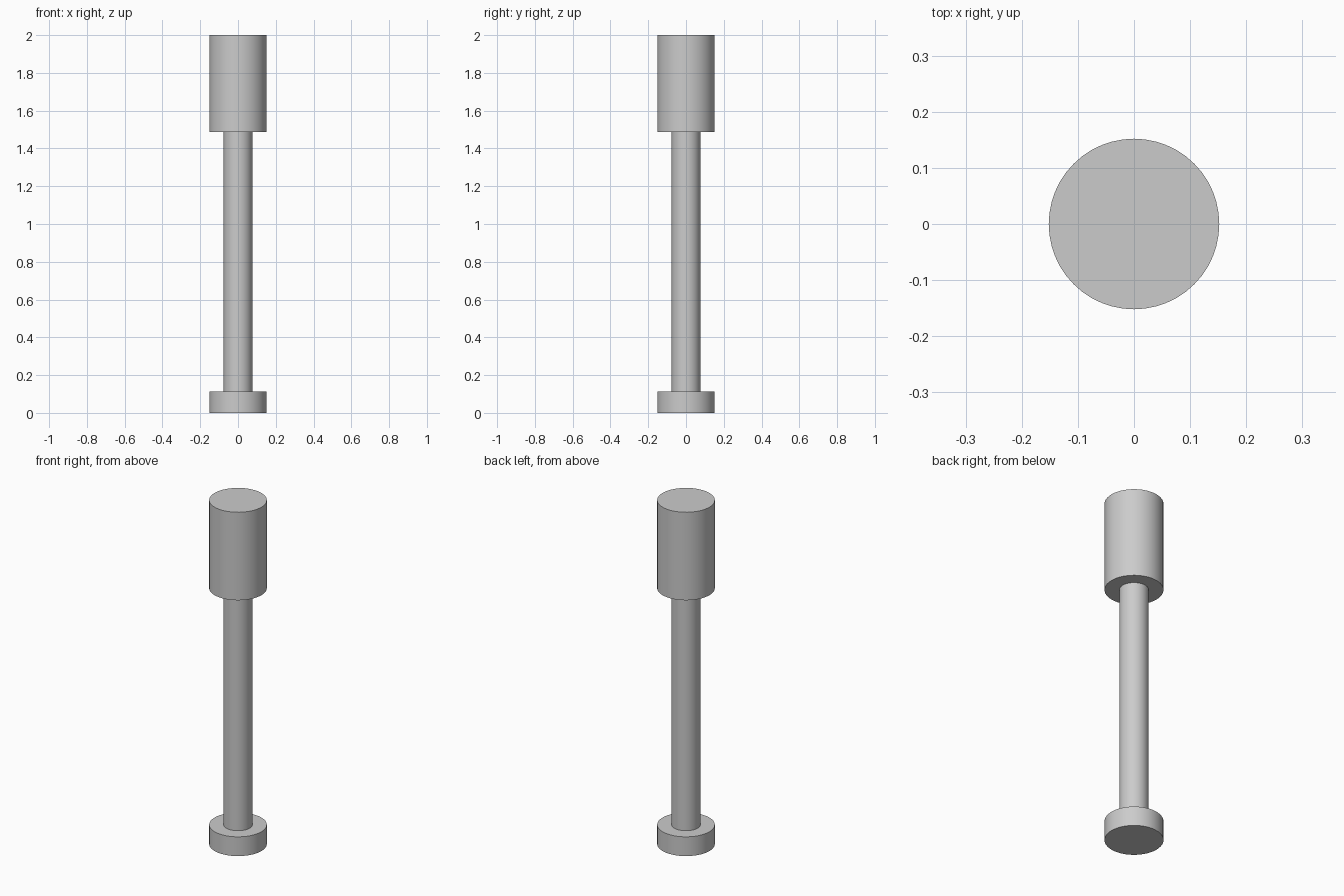
import bpy

cube = bpy.data.objects.get("Cube")
if cube:
    bpy.data.objects.remove(cube, do_unlink=True)

# Single grey finish
GREY = (0.6, 0.6, 0.6, 1.0)
grey = bpy.data.materials.new("plain grey")
grey.use_nodes = True
grey.diffuse_color = GREY
grey.node_tree.nodes["Principled BSDF"].inputs["Base Color"].default_value = GREY


def cylinder(name, radius, bottom, top):
    """Upright capped cylinder between two heights."""
    bpy.ops.mesh.primitive_cylinder_add(
        vertices=48, radius=radius, depth=top - bottom,
        location=(0, 0, (bottom + top) / 2))
    part = bpy.context.object
    part.name = name
    part.data.materials.append(grey)
    bpy.ops.object.shade_smooth_by_angle()
    return part


BASE_TOP, HEAD_BOTTOM = 0.112, 1.488

# Foot disc, slim shaft and thick head
cylinder("base", 0.152, 0, BASE_TOP)
cylinder("shaft", 0.076, BASE_TOP, HEAD_BOTTOM)
cylinder("head", 0.152, HEAD_BOTTOM, 2)
